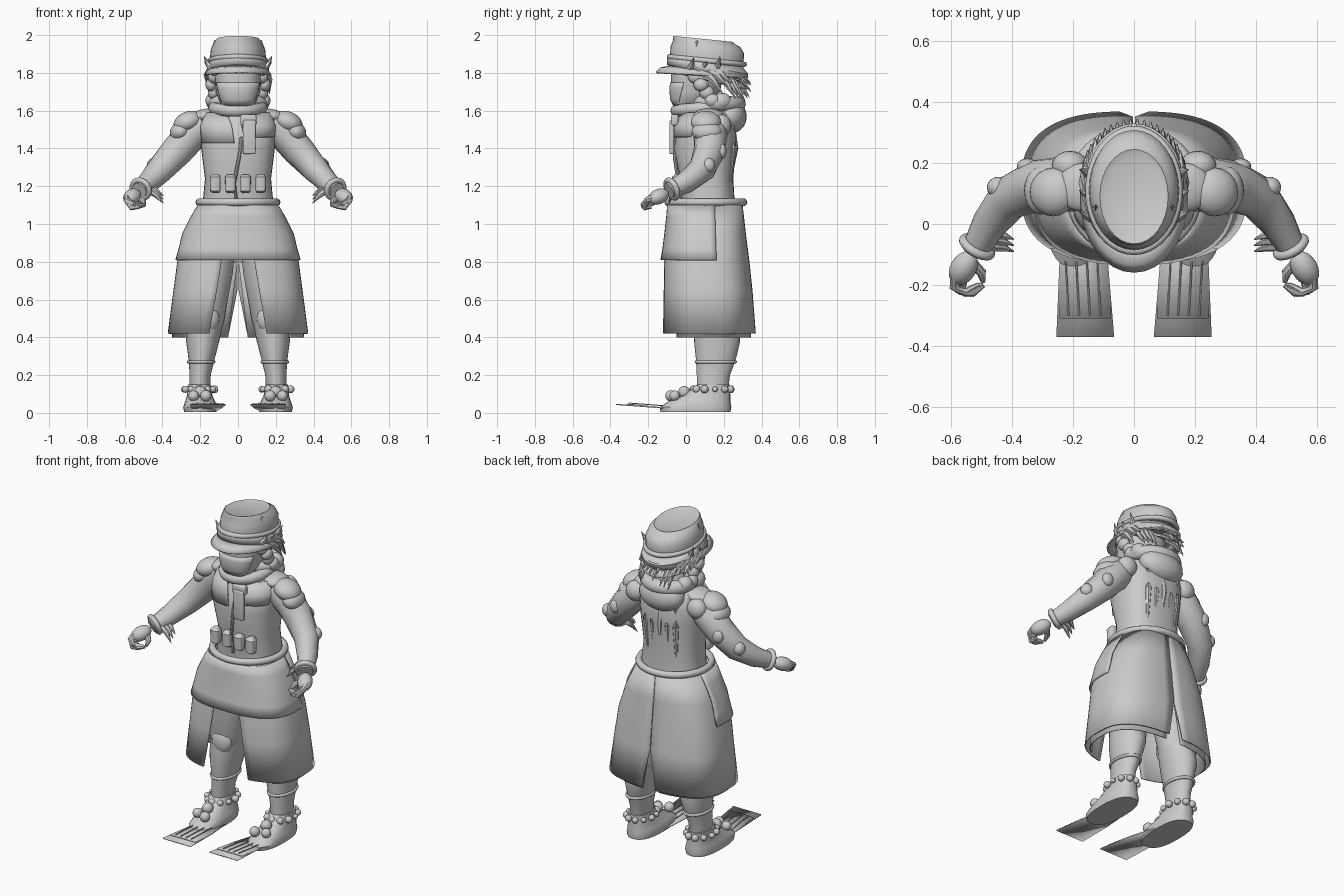
import bpy, bmesh, math, random
from mathutils import Vector, Matrix

random.seed(4)
if "Cube" in bpy.data.objects:
    bpy.data.objects.remove(bpy.data.objects["Cube"])

GREY = (0.6, 0.6, 0.6, 1)
mat = bpy.data.materials.new("plain grey")
mat.use_nodes = True
mat.diffuse_color = GREY
mat.node_tree.nodes["Principled BSDF"].inputs["Base Color"].default_value = GREY


def finish(name, bm, thick=0):
    """Turn a bmesh into a smooth-shaded object."""
    bmesh.ops.recalc_face_normals(bm, faces=bm.faces)
    mesh = bpy.data.meshes.new(name)
    bm.to_mesh(mesh)
    bm.free()
    mesh.materials.append(mat)
    obj = bpy.data.objects.new(name, mesh)
    bpy.context.collection.objects.link(obj)
    bpy.ops.object.select_all(action='DESELECT')
    obj.select_set(True)
    bpy.context.view_layer.objects.active = obj
    bpy.ops.object.shade_smooth_by_angle(angle=math.radians(40))
    if thick:
        mod = obj.modifiers.new("thickness", 'SOLIDIFY')
        mod.thickness = thick
    return obj


def bridge(bm, rows, closed):
    n = len(rows[0])
    for a, b in zip(rows, rows[1:]):
        for i in range(n if closed else n - 1):
            j = (i + 1) % n
            bm.faces.new((a[i], a[j], b[j], b[i]))


def loft(name, rings, arcs=None, square=1.0, tilt=0, cap=True, thick=0, seg=32):
    """Stack rings (z, cx, cy, rx, ry); arcs gives start and end angle per ring, 0 is front."""
    bm, rows = bmesh.new(), []
    for k, (z, cx, cy, rx, ry) in enumerate(rings):
        a, b = arcs[k] if arcs else (0, math.tau)
        row = []
        for i in range(seg):
            t = a + (b - a) * i / (seg - 1 if arcs else seg)
            s, c = math.sin(t), math.cos(t)
            x = rx * math.copysign(abs(s) ** square, s)
            y = -ry * math.copysign(abs(c) ** square, c)
            row.append(bm.verts.new((cx + x, cy + y, z + tilt * y)))
        rows.append(row)
    bridge(bm, rows, not arcs)
    if cap and not arcs:
        bm.faces.new(rows[0])
        bm.faces.new(rows[-1])
    return finish(name, bm, thick)


def tube(name, points, radii, seg=14, closed=False):
    """Round tube through points, one radius each."""
    bm, rows = bmesh.new(), []
    pts = [Vector(p) for p in points]
    n = len(pts)
    for i, p in enumerate(pts):
        nxt = pts[(i + 1) % n] if closed else pts[min(i + 1, n - 1)]
        prv = pts[i - 1] if closed else pts[max(i - 1, 0)]
        rot = (nxt - prv).to_track_quat('Z', 'Y').to_matrix()
        r = radii[i] if isinstance(radii, list) else radii
        rows.append([bm.verts.new(p + rot @ Vector((r * math.cos(math.tau * k / seg),
                     r * math.sin(math.tau * k / seg), 0))) for k in range(seg)])
    if closed:
        rows.append(rows[0])
    bridge(bm, rows, True)
    if not closed:
        bm.faces.new(rows[0])
        bm.faces.new(rows[-1])
    return finish(name, bm)


def hoop(name, centre, rx, ry, r, tilt=0, n=40):
    x, y, z = centre
    pts = []
    for i in range(n):
        t = math.tau * i / n
        pts.append((x + rx * math.sin(t), y - ry * math.cos(t), z - tilt * ry * math.cos(t)))
    return tube(name, pts, r, 10, True)


def ball(name, loc, size, rot=(0, 0, 0)):
    bm = bmesh.new()
    m = Matrix.LocRotScale(Vector(loc), Matrix.Rotation(rot[0], 3, 'X') @ Matrix.Rotation(rot[1], 3, 'Y')
                           @ Matrix.Rotation(rot[2], 3, 'Z'), Vector(size))
    bmesh.ops.create_uvsphere(bm, u_segments=20, v_segments=12, radius=1, matrix=m)
    return finish(name, bm)


def box(name, loc, size, bevel=0.012):
    bm = bmesh.new()
    bmesh.ops.create_cube(bm, size=1, matrix=Matrix.LocRotScale(Vector(loc), None, Vector(size)))
    bmesh.ops.bevel(bm, geom=bm.edges[:], offset=bevel, segments=3, profile=.5, affect='EDGES')
    return finish(name, bm)


# Torso, neck and head
loft("torso", [(1.08, 0, .12, .19, .14), (1.24, 0, .11, .175, .14), (1.4, 0, .1, .195, .165),
               (1.5, 0, .11, .2, .155), (1.58, 0, .12, .19, .12), (1.63, 0, .12, .1, .08)], square=.8)
loft("neck", [(1.58, 0, .1, .08, .08), (1.7, 0, .08, .08, .08)])
loft("head", [(1.6, 0, -.01, .05, .04), (1.64, 0, .01, .095, .085), (1.7, 0, .05, .118, .13),
              (1.8, 0, .06, .125, .14), (1.9, 0, .08, .13, .15)], square=.85)
loft("face_mask", [(1.62, 0, -.01, .075, .055), (1.66, 0, 0, .1, .085), (1.72, 0, .03, .118, .118),
                   (1.75, 0, .04, .122, .124)], arcs=[(-1.2, 1.2)] * 4, square=.85, thick=.008)

# Collar, hood and chest pieces
hoop("collar", (0, .1, 1.615), .125, .15, .033, .1)
hoop("hood_roll", (0, .165, 1.64), .125, .11, .042, -.05)
ball("hood", (0, .235, 1.575), (.145, .085, .095), (.35, 0, 0))
loft("right_chest_flap", [(1.59, 0, .11, .18, .135), (1.52, 0, .105, .206, .168), (1.43, 0, .1, .206, .176)],
     arcs=[(-1.3, -.25), (-1.3, -.1), (-1.2, -.05)], square=.8, thick=.012)
loft("left_chest_flap", [(1.59, 0, .11, .18, .135), (1.52, 0, .105, .206, .168), (1.46, 0, .1, .206, .174)],
     arcs=[(.1, 1.3), (.05, 1.3), (.1, 1.2)], square=.8, thick=.012)
box("chest_strap", (.06, -.075, 1.46), (.066, .025, .18), .008)
box("strap_pad", (.055, -.06, 1.55), (.085, .04, .06))
tube("coat_closing", [(.02, -.06, 1.46), (.005, -.06, 1.35), (-.02, -.04, 1.22), (-.01, -.03, 1.13)], .01, 8)
for i in range(4):
    x = (i - 1.5) * .08
    loft("belt_pouch", [(1.165, x, -.04, .018, .016), (1.175, x, -.045, .027, .026), (1.25, x, -.045, .028, .028),
                        (1.262, x, -.04, .018, .018)], square=.6, seg=20)
for i in range(5):
    x = (i - 2) * .05
    tube("back_drape", [(x, .24, 1.52), (x, .255 - abs(x) * .15, 1.4), (x * .95, .24 - abs(x) * .1, 1.2 + .02 * (i % 2))],
         [.02, .022, .008], 8)

# Hat with layered brim and ragged strands
loft("hat_crown", [(1.8, 0, .1, .14, .19), (1.88, 0, .11, .148, .195), (1.92, 0, .113, .145, .195),
                   (1.955, 0, .11, .132, .178), (1.968, 0, .095, .122, .165), (1.98, 0, .09, .112, .155),
                   (1.97, 0, .09, .09, .13)], tilt=-.1)
hoop("hat_band", (0, .11, 1.865), .146, .198, .014, -.1)
loft("hat_brim", [(1.83, 0, .1, .13, .18), (1.815, 0, .095, .16, .23), (1.79, 0, .085, .178, .245)],
     tilt=-.06, cap=False, thick=.01)
loft("hat_wrap", [(1.87, 0, .11, .14, .19), (1.835, 0, .115, .165, .215), (1.8, 0, .11, .165, .21)],
     tilt=-.2, cap=False, thick=.01)
loft("under_brim", [(1.8, 0, .1, .13, .18), (1.765, 0, .12, .165, .21)], tilt=-.22, cap=False, thick=.01)
for i in range(22):
    a = (i / 21 - .5) * 2.8
    drop = random.uniform(.03, .16)
    x, y = .15 * math.sin(a), .1 + .18 * math.cos(a)
    tube("hair_strand", [(x * .9, y - .1, 1.84), (x * 1.1, y + .01, 1.82 - drop / 2),
                         (x * 1.12, y + .065, 1.8 - drop)], [.022, .02, .002], 6)

# Skirt: front flap, two long split panels and the belt
loft("skirt_flap", [(1.1, 0, .1, .215, .2), (1.04, 0, .1, .25, .205), (.95, 0, .1, .295, .215),
                    (.87, 0, .1, .315, .225), (.81, 0, .1, .332, .235)],
     arcs=[(-1.75, 1.75)] * 5, square=.77, thick=.008)
hoop("belt", (0, .105, 1.115), .205, .2, .02)
for s in (1, -1):
    loft("coat_panel", [(1.1, 0, .112, .2, .188), (.95, 0, .11, .275, .207), (.8, 0, .109, .322, .227),
                        (.65, 0, .115, .342, .237), (.42, 0, .12, .372, .25)],
         arcs=[(s * a, s * b) for a, b in ((.15, 3.14), (.15, 3.14), (.17, 3.14), (.22, 3.14), (.3, 3.08))],
         square=.73, thick=.008)
    loft("inner_lining", [(.8, 0, .12, .31, .2), (.4, 0, .12, .35, .225)],
         arcs=[(s * .9, s * 3.14), (s * .8, s * 3.06)], square=.76, thick=.006)

for s in (1, -1):
    # Leg, boot and ankle beads
    tube("thigh", [(s * .11, .13, 1.0), (s * .14, .14, .75), (s * .175, .16, .5), (s * .182, .163, .42)],
         [.11, .115, .105, .085])
    loft("shin", [(.1, s * .205, .14, .055, .08), (.2, s * .2, .145, .056, .088), (.28, s * .193, .158, .068, .105),
                  (.38, s * .187, .165, .088, .122), (.48, s * .178, .16, .1, .112)])
    ball("knee_pad", (s * .165, .08, .5), (.065, .04, .075))
    hoop("shin_strap", (s * .195, .158, .27), .067, .103, .009)
    loft("boot", [(.005, s * .2, .05, .085, .185), (.03, s * .2, .05, .09, .19), (.06, s * .2, .07, .08, .165),
                  (.09, s * .203, .11, .068, .125), (.15, s * .205, .145, .06, .085)], square=.8)
    for i in range(11):
        a = math.tau * i / 11
        ball("ankle_bead", (s * .205 + .08 * math.sin(a), .14 - .1 * math.cos(a), .125), [random.uniform(.014, .022)] * 3)
    for x, y, z, r in ((.17, -.08, .09, .03), (.235, -.06, .09, .028), (.2, -.01, .11, .032)):
        ball("boot_bead", (s * x, y, z), [r] * 3)

    # Ragged flat plates reaching ahead of the boot
    for name, front, z, w in (("toe_plate_low", -.37, .048, .095), ("toe_plate_high", -.31, .05, .085)):
        bm = bmesh.new()
        rows = [[bm.verts.new((s * (cx + k * hw), y, h)) for k in (-1, 1)]
                for y, h, hw, cx in ((front, z, w, .16), (-.13, .03, .08, .165), (.05, .015, .075, .19))]
        bridge(bm, rows, False)
        finish(name, bm, .006)
    for i in range(4):
        x = s * (.11 + .035 * i)
        tube("plate_reed", [(x, -.3, .052), (x + s * .012, -.08, .035)], .003, 6)

    # Arm with shoulder and elbow pads
    tube("arm", [(s * .17, .12, 1.53), (s * .25, .13, 1.47), (s * .32, .125, 1.39), (s * .41, .085, 1.29),
                 (s * .475, 0, 1.22), (s * .525, -.09, 1.175)], [.08, .09, .085, .073, .058, .043])
    ball("shoulder_cap", (s * .265, .105, 1.54), (.08, .08, .055), (0, s * .4, 0))
    ball("shoulder_lower", (s * .305, .11, 1.49), (.058, .08, .05), (0, s * .6, 0))
    ball("shoulder_yoke", (s * .17, .12, 1.575), (.085, .08, .035), (0, s * .15, 0))
    ball("back_shoulder", (s * .21, .19, 1.52), (.06, .05, .06))
    ball("elbow_pad", (s * .445, .12, 1.31), (.038, .035, .04))
    ball("upper_arm_pad", (s * .35, .19, 1.385), (.035, .025, .04))
    for k in range(4):
        ball("side_braid", (s * (.13 + .012 * (k % 2)), .05 + .03 * k, 1.78 - .042 * k), (.03, .04, .036))
    ball("braid_end", (s * .125, .19, 1.65), (.045, .05, .045))
    cuff = hoop("wrist_cuff", (0, 0, 0), .05, .05, .015)
    cuff.location = (s * .515, -.075, 1.185)
    cuff.rotation_euler = Vector((s * .5, -.85, -.4)).to_track_quat('Z', 'Y').to_euler()

    # Hand, curled fingers and hanging claws
    ball("palm", (s * .56, -.145, 1.145), (.043, .062, .04), (.4, 0, s * .5))
    for i in range(4):
        f = i * .017
        tube("finger", [(s * (.585 - f * .4), -.165 - f * .4, 1.15 - f), (s * (.59 - f * .5), -.205 - f * .3, 1.125 - f * .7),
                        (s * (.555 - f * .5), -.225, 1.105 - f * .2), (s * (.51 - f * .3), -.2, 1.1)],
             [.018, .017, .015, .009], 8)
    tube("thumb", [(s * .54, -.12, 1.14), (s * .5, -.16, 1.12), (s * .495, -.19, 1.1)], [.019, .016, .008], 8)
    for i in range(3):
        y = -.03 - i * .02
        tube("cuff_claw", [(s * .49, y, 1.19), (s * .435, y - .005, 1.18 - i * .012),
                           (s * .395, y - .02, 1.15 - i * .02)], [.022, .016, .002], 7)

    # Pointed hat feathers
    for y, top in ((.02, 1.88), (.09, 1.86), (.16, 1.89)):
        tube("hat_feather", [(s * .13, y, 1.82), (s * .155, y + .01, 1.84), (s * .18, y + .02, top)],
             [.02, .016, .001], 6)
    tube("crown_tip", [(s * .11, .05, 1.93), (s * .12, .055, 1.95), (s * .125, .06, 1.975)], [.02, .014, .001], 6)
